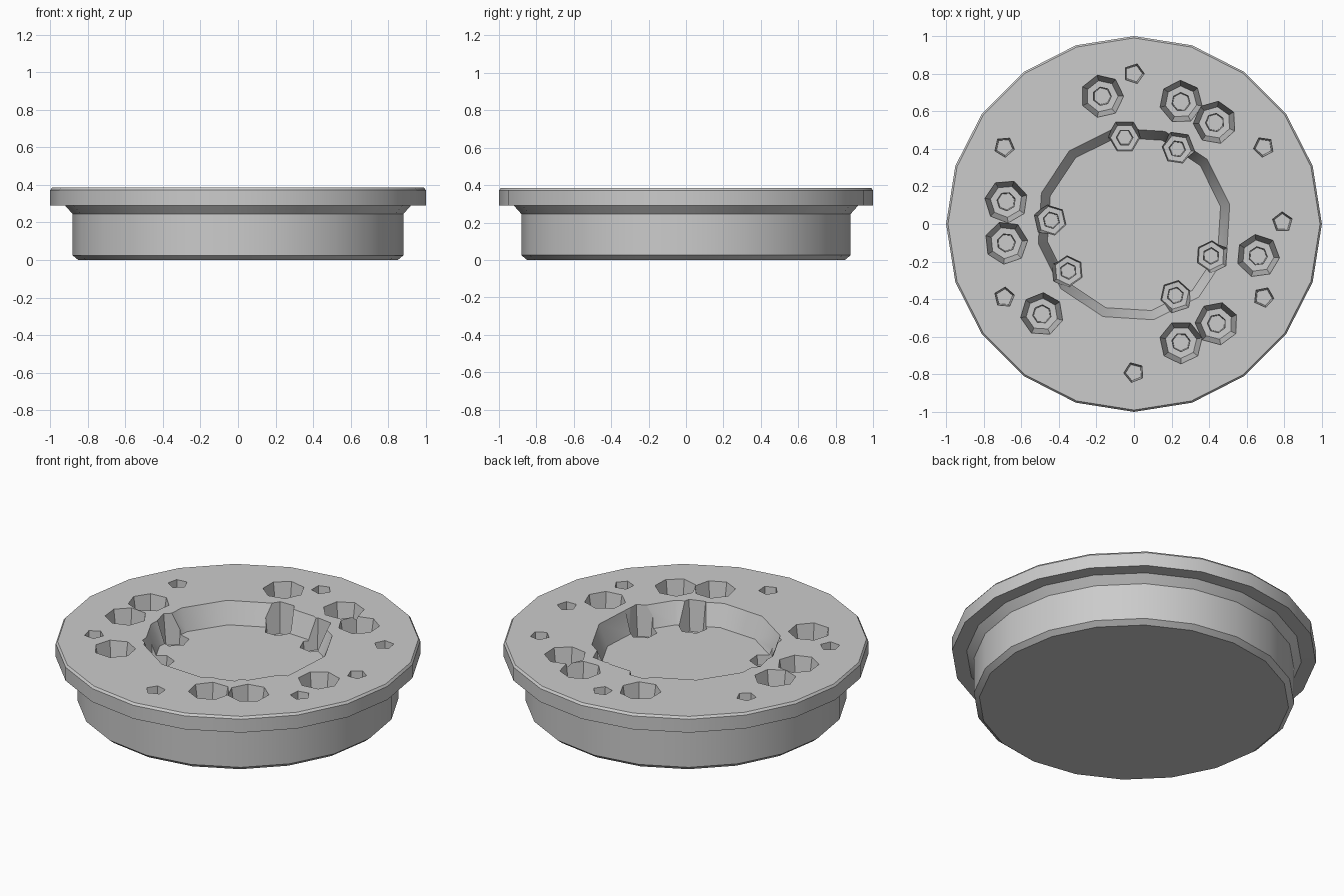
import bpy, bmesh, math

if "Cube" in bpy.data.objects:
    bpy.data.objects.remove(bpy.data.objects["Cube"], do_unlink=True)

TOP, FLOOR = 0.385, 0.26

grey = bpy.data.materials.new("plain grey")
grey.use_nodes = True
grey.diffuse_color = (0.6, 0.6, 0.6, 1)
grey.node_tree.nodes["Principled BSDF"].inputs["Base Color"].default_value = (0.6, 0.6, 0.6, 1)


def lathe(name, profile, sides, centre=(0, 0), turn=0.0):
    """Closed solid from (radius, height) pairs, listed bottom to top."""
    bm = bmesh.new()
    rings = []
    for r, z in profile:
        angles = [turn + math.tau * i / sides for i in range(sides)]
        rings.append([bm.verts.new((centre[0] + r * math.cos(a),
                                    centre[1] + r * math.sin(a), z)) for a in angles])
    for low, high in zip(rings, rings[1:]):
        for i in range(sides):
            j = (i + 1) % sides
            bm.faces.new((low[i], low[j], high[j], high[i]))
    bm.faces.new(rings[0][::-1])
    bm.faces.new(rings[-1])
    mesh = bpy.data.meshes.new(name)
    bm.to_mesh(mesh)
    bm.free()
    mesh.materials.append(grey)
    obj = bpy.data.objects.new(name, mesh)
    bpy.context.collection.objects.link(obj)
    return obj


def cut(target, cutter):
    mod = target.modifiers.new("cut", "BOOLEAN")
    mod.operation, mod.solver, mod.object = "DIFFERENCE", "EXACT", cutter
    bpy.context.view_layer.objects.active = target
    bpy.ops.object.modifier_apply(modifier=mod.name)
    bpy.data.objects.remove(cutter, do_unlink=True)


# Drum with chamfered foot, flared neck and wide flange
body = lathe("flanged_base", [(0.85, 0), (0.88, 0.025), (0.88, 0.245), (0.92, 0.29),
                              (1.0, 0.291), (1.0, 0.372), (0.99, TOP)], 20)

# Shallow central recess
cut(body, lathe("recess_cutter", [(0.47, FLOOR), (0.52, TOP), (0.52, 0.5)], 12, turn=0.2))

# Stepped bolt pits in the rim, with a narrow bore in each
rim_pits = [(-0.17, 0.68), (0.25, 0.65), (0.43, 0.54), (-0.68, 0.12), (-0.68, -0.1),
            (0.66, -0.17), (-0.49, -0.48), (0.44, -0.53), (0.25, -0.63)]
for n, p in enumerate(rim_pits):
    cut(body, lathe("pit_cutter", [(0.045, 0.1), (0.05, 0.2), (0.085, 0.201),
                                   (0.115, TOP), (0.115, 0.5)], 7, p, turn=n * 0.7))

# Smaller stepped pits that notch the recess wall
recess_pits = [(-0.05, 0.46), (0.23, 0.4), (-0.44, 0.02), (-0.35, -0.25),
               (0.41, -0.17), (0.22, -0.38)]
for n, p in enumerate(recess_pits):
    cut(body, lathe("notch_cutter", [(0.04, 0.1), (0.045, 0.2), (0.075, 0.201),
                                     (0.095, TOP), (0.095, 0.5)], 6, p, turn=n * 0.9))

# Small pin holes near the outer edge
pin_holes = [(0, 0.8), (0.69, 0.41), (0.79, 0.01), (0.69, -0.39), (0, -0.79),
             (-0.69, -0.39), (-0.69, 0.41)]
for n, p in enumerate(pin_holes):
    cut(body, lathe("pin_cutter", [(0.045, 0.25), (0.055, TOP), (0.055, 0.5)],
                    5, p, turn=n * 0.8))

# Smooth round sides, crisp rims
bpy.ops.object.select_all(action="DESELECT")
body.select_set(True)
bpy.context.view_layer.objects.active = body
bpy.ops.object.shade_smooth_by_angle(angle=math.radians(28))
